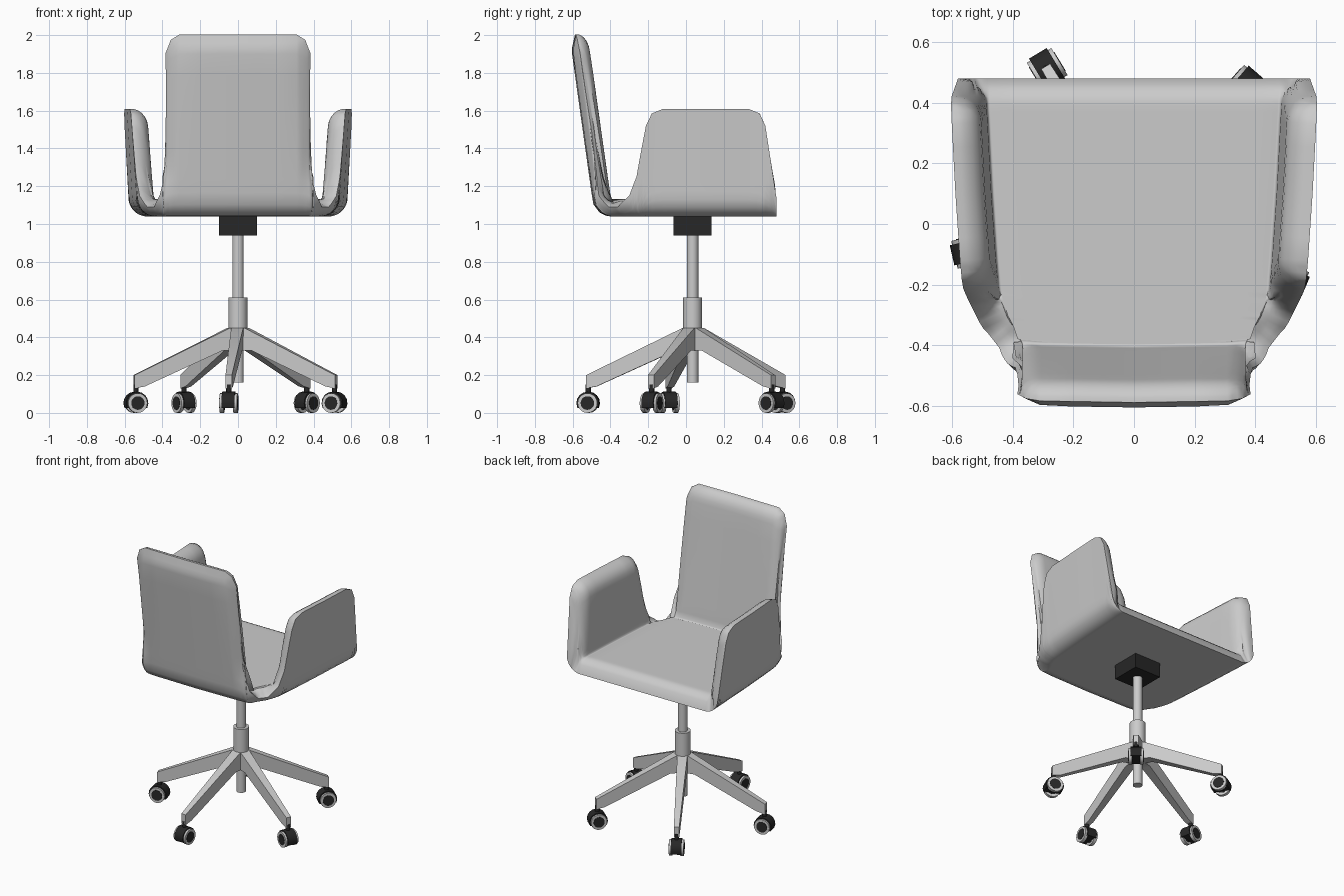
import bpy, bmesh
from math import sin, cos, pi, radians, sqrt
from mathutils import Vector, Matrix
from mathutils.geometry import intersect_point_line

cube = bpy.data.objects.get("Cube")
if cube:
    bpy.data.objects.remove(cube)


def material(name, shade):
    m = bpy.data.materials.new(name)
    m.use_nodes = True
    m.diffuse_color = (shade, shade, shade, 1)
    m.node_tree.nodes["Principled BSDF"].inputs["Base Color"].default_value = m.diffuse_color
    return m


BLACK = material("black_plastic", 0.02)


def finish(bm, name, mat=None, angle=35):
    bmesh.ops.recalc_face_normals(bm, faces=bm.faces)
    me = bpy.data.meshes.new(name)
    bm.to_mesh(me)
    bm.free()
    ob = bpy.data.objects.new(name, me)
    bpy.context.collection.objects.link(ob)
    if mat:
        me.materials.append(mat)
    bpy.ops.object.select_all(action="DESELECT")
    ob.select_set(True)
    bpy.context.view_layer.objects.active = ob
    bpy.ops.object.shade_smooth_by_angle(angle=radians(angle))
    return ob


def cylinder(name, r, depth, matrix, mat=None, sides=24):
    bm = bmesh.new()
    bmesh.ops.create_cone(bm, cap_ends=True, segments=sides, radius1=r, radius2=r,
                          depth=depth, matrix=matrix)
    return finish(bm, name, mat)


def prism(name, points, matrix, mat=None):
    """Extrude a side profile of (radius, height, half width) across its width."""
    bm = bmesh.new()
    rings = [[bm.verts.new((r, s * w, z)) for r, z, w in points] for s in (-1, 1)]
    for ring in rings:
        bm.faces.new(ring)
    n = len(points)
    for i in range(n):
        k = (i + 1) % n
        bm.faces.new((rings[0][i], rings[0][k], rings[1][k], rings[1][i]))
    bm.transform(matrix)
    return finish(bm, name, mat)


# Half outline of the shell wall: x, y, facing angle, rim height
OUTLINE = [
    (.58, .48, 0, 1.13), (.578, .42, 0, 1.52), (.576, .39, 0, 1.585),
    (.572, .33, 0, 1.61), (.56, .1, 0, 1.61), (.545, -.12, 0, 1.61),
    (.54, -.18, 2, 1.585), (.538, -.21, 5, 1.52), (.532, -.26, 15, 1.25),
    (.52, -.30, 28, 1.15), (.49, -.37, 42, 1.09), (.45, -.42, 60, 1.09),
    (.415, -.46, 75, 1.15), (.4, -.475, 82, 1.25), (.385, -.485, 88, 1.9),
    (.36, -.488, 90, 1.97), (.31, -.492, 90, 2.0), (0, -.497, 90, 2.0)]
FLOOR, BEND, ARC, PAD = 1.04, .1, .15, .092


def wall_column(x, y, angle, rim):
    """Points from the seat floor up round the bend to the rim, then the floor line."""
    n = Vector((cos(radians(angle)), -sin(radians(angle)), 0))
    lean = .06 + .08 * angle / 90
    rise = rim - FLOOR
    top = rise - BEND + ARC
    if rise < BEND:
        from_bend = 1 - rise / BEND
        top = ARC * (pi / 2 - math_asin(from_bend)) / (pi / 2)
    edge = min(.1, top / 2)
    heights = [(top - edge) * (k / 12) ** 1.5 for k in range(12)]
    heights += [top - edge * k for k in (1, .7, .45, .25, .1, .03, 0)]
    column = []
    for v in heights:
        a = min(v / ARC, 1) * pi / 2
        up = max(v - ARC, 0)
        p = Vector((x, y, FLOOR)) + n * (BEND * (sin(a) - 1) + lean * up)
        p.z += BEND * (1 - cos(a)) + up
        column.append(p)
    foot = column[0]
    return [Vector((foot.x * k / 6, foot.y, FLOOR)) for k in range(6)] + column


def math_asin(v):
    return Vector((sqrt(max(0, 1 - v * v)), v)).angle_signed(Vector((1, 0)))


def build_shell():
    columns = []
    for a, b in zip(OUTLINE, OUTLINE[1:]):
        for k in range(3):
            columns.append(wall_column(*[p + (q - p) * k / 3 for p, q in zip(a, b)]))
    columns.append(wall_column(*OUTLINE[-1]))

    # Outer skin, both halves welded down the middle
    bm = bmesh.new()
    for side in (1, -1):
        grid = [[bm.verts.new((p.x * side, p.y, p.z)) for p in c] for c in columns]
        for c, d in zip(grid, grid[1:]):
            for j in range(len(c) - 1):
                quad = (c[j], c[j + 1], d[j + 1], d[j])
                bm.faces.new(quad if side < 0 else quad[::-1])
    bmesh.ops.remove_doubles(bm, verts=bm.verts, dist=.0002)
    bmesh.ops.dissolve_degenerate(bm, edges=bm.edges, dist=.0001)
    bmesh.ops.recalc_face_normals(bm, faces=bm.faces)
    bm.normal_update()
    flip = -1 if sum(f.normal.z * f.calc_area() for f in bm.faces) < 0 else 1

    # Distance of every point to the rim drives the rounded padding
    rim = [(e.verts[0].co.copy(), e.verts[1].co.copy()) for e in bm.edges if e.is_boundary]
    skin, faces = list(bm.verts), list(bm.faces)
    inner, moves = {}, []
    for v in skin:
        dist = 1
        for a, b in rim:
            p, t = intersect_point_line(v.co, a, b)
            p = a if t < 0 else b if t > 1 else p
            dist = min(dist, (v.co - p).length)
        n = v.normal * flip
        back = min(max((v.co.z - 1.15) / .15, 0), 1) if v.co.y < -.45 else 0
        chamfer = .03 * back * max(0, 1 - dist / .08)
        d = min(dist / PAD, 1)
        start = .03 * back
        puff = start + (PAD - start) * sqrt(1 - (1 - d) ** 2)
        moves.append((v, v.co + n * chamfer))
        inner[v] = v if v.is_boundary else bm.verts.new(v.co + n * puff)
    for v, co in moves:
        v.co = co
    for f in faces:
        corners = [inner[v] for v in reversed(f.verts)]
        if any(v not in f.verts for v in corners):
            bm.faces.new(corners)
    return finish(bm, "padded_shell", angle=50)


build_shell()

# Seat mount and gas column
CENTRE = Matrix.Translation((0, .035, 0))


def lift(z):
    return CENTRE @ Matrix.Translation((0, 0, z))


bm = bmesh.new()
bmesh.ops.create_cube(bm, size=1, matrix=lift(.99) @ Matrix.Diagonal((.2, .2, .1, 1)))
finish(bm, "seat_mount", BLACK)
cylinder("upper_column", .03, .4, lift(.76))
cylinder("column_sleeve", .05, .28, lift(.47))
cylinder("lower_column", .03, .24, lift(.28))

# Five legs with twin-wheel casters
LEG = [(0, .45, .032), (.05, .45, .032), (.565, .2, .017), (.565, .13, .017),
       (.51, .14, .018), (.09, .33, .03), (0, .33, .032)]
HOOD = [(.06 * cos(a), .052 + .06 * sin(a), .034)
        for a in [radians(-25 + 23 * k) for k in range(11)]]
for i in range(5):
    turn = CENTRE @ Matrix.Rotation(radians(-95 + 72 * i), 4, "Z")
    prism(f"leg_{i + 1}", LEG, turn)
    hub = turn @ Matrix.Translation((.555, 0, 0))
    prism(f"caster_hood_{i + 1}", HOOD, hub, BLACK)
    cylinder(f"caster_stem_{i + 1}", .014, .06, hub @ Matrix.Translation((0, 0, .12)), BLACK, 12)
    for side, label in ((1, "a"), (-1, "b")):
        axle = hub @ Matrix.Translation((0, side * .036, .052)) @ Matrix.Rotation(pi / 2, 4, "X")
        cylinder(f"wheel_{i + 1}{label}", .052, .022, axle, None, 20)
        cylinder(f"wheel_cap_{i + 1}{label}", .036, .026, axle, BLACK, 20)
